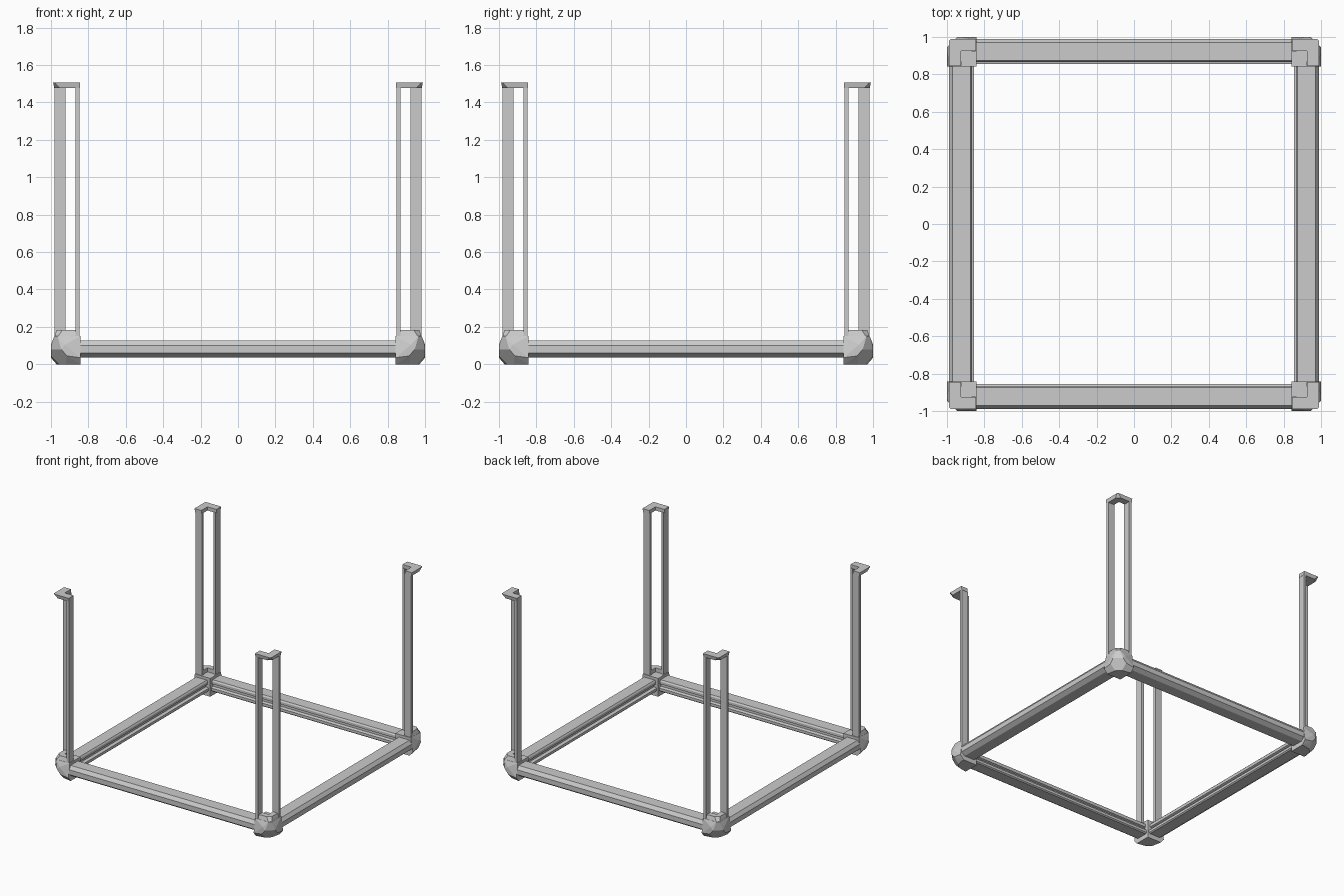
import bpy, bmesh
from math import pi
from mathutils import Matrix

if "Cube" in bpy.data.objects:
    bpy.data.objects.remove(bpy.data.objects["Cube"])

SIGNS = [(1, 1), (-1, 1), (-1, -1), (1, -1)]


def finish(bm, name):
    bmesh.ops.recalc_face_normals(bm, faces=bm.faces)
    me = bpy.data.meshes.new(name)
    bm.to_mesh(me)
    bm.free()
    ob = bpy.data.objects.new(name, me)
    bpy.context.collection.objects.link(ob)
    return ob


def prism(bm, bottom, top):
    """Solid between two matching outlines."""
    lo = [bm.verts.new(p) for p in bottom]
    hi = [bm.verts.new(p) for p in top]
    n = len(lo)
    bm.faces.new(lo[::-1])
    bm.faces.new(hi)
    for i in range(n):
        j = (i + 1) % n
        bm.faces.new((lo[i], lo[j], hi[j], hi[i]))


def at_corner(pts, s):
    return [(x * s[0], y * s[1], z) for x, y, z in pts]


def both(pts):
    """Points plus their mirror across the corner diagonal."""
    return pts + [(y, x, z) for x, y, z in pts if x != y]


# L-shaped bracket outline, corner pointing outward, cut by c
def bracket(outer, inner, end, c, z):
    return [(end, outer, z), (outer - c, outer, z), (outer, outer - c, z),
            (outer, end, z), (inner, end, z), (inner, inner, z), (end, inner, z)]


# grooved rail cross-section: distance from centre, height
RAIL = [(.970, .128), (.990, .100), (.990, .060), (.957, .037), (.865, .037),
        (.856, .045), (.856, .066), (.880, .072), (.880, .090), (.866, .096),
        (.866, .116), (.874, .128)]
for name, k in (("right_rail", 0), ("back_rail", 1), ("left_rail", 2), ("front_rail", 3)):
    bm = bmesh.new()
    prism(bm, [(d, -.87, z) for d, z in RAIL], [(d, .87, z) for d, z in RAIL])
    bm.transform(Matrix.Rotation(k * pi / 2, 4, 'Z'))
    finish(bm, name)

# faceted corner block points
BLOCK = both([
    (.842, .842, 0), (.970, .842, 0), (.955, .920, 0),
    (1.0, .842, .035), (1.0, .915, .045), (1.0, .945, .080),
    (1.0, .925, .105), (.982, .842, .150), (.982, .965, .150),
    (.842, .842, .150)])

for i, s in enumerate(SIGNS):
    tag = ("back_right", "back_left", "front_left", "front_right")[i]

    # corner block
    bm = bmesh.new()
    for p in at_corner(BLOCK, s):
        bm.verts.new(p)
    res = bmesh.ops.convex_hull(bm, input=bm.verts)
    loose = [v for v in bm.verts if not v.link_faces]
    bmesh.ops.delete(bm, geom=loose, context='VERTS')
    bmesh.ops.dissolve_limit(bm, angle_limit=.02, verts=bm.verts, edges=bm.edges)
    finish(bm, "corner_block_" + tag)

    # raised socket lip on the block
    bm = bmesh.new()
    prism(bm, at_corner(bracket(.982, .926, .848, .018, .145), s),
          at_corner(bracket(.970, .926, .848, .030, .183), s))
    finish(bm, "socket_lip_" + tag)

    # pair of upright strips
    for part, (x0, x1, y0, y1) in (("side_upright_", (.922, .981, .848, .870)),
                                   ("end_upright_", (.848, .870, .922, .981))):
        bm = bmesh.new()
        rect = [(x0, y0), (x1, y0), (x1, y1), (x0, y1)]
        prism(bm, at_corner([(x, y, .13) for x, y in rect], s),
              at_corner([(x, y, 1.48) for x, y in rect], s))
        finish(bm, part + tag)

    # top cap with undercut outer corner
    bm = bmesh.new()
    prism(bm, at_corner(bracket(.982, .926, .846, .030, 1.476), s),
          at_corner(bracket(.988, .926, .846, .008, 1.506), s))
    finish(bm, "top_cap_" + tag)
